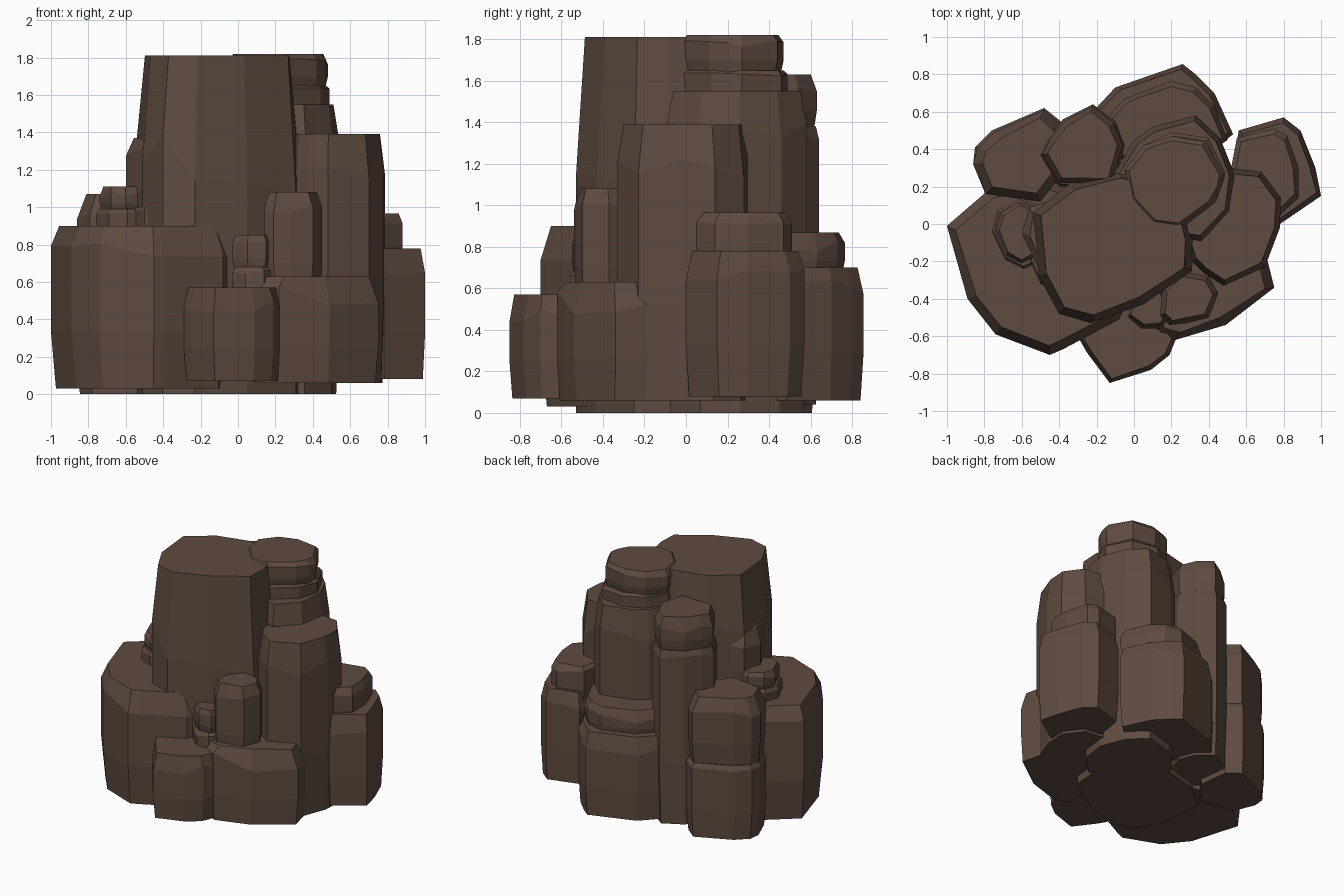
import bpy, bmesh, random
from mathutils import Vector

random.seed(4)
rock = bpy.data.materials.new("brown_rock")
rock.diffuse_color = (0.115, 0.070, 0.051, 1)


def column(name, pts, z0, z1, top=0.03, drop=0.08, foot=0.015, vary=0.4):
    """Faceted rock pillar: footprint lofted up with a slight belly and a chipped top rim."""
    n = len(pts)
    c = Vector((sum(p[0] for p in pts) / n, sum(p[1] for p in pts) / n))
    h = z1 - z0
    chips = [drop * random.uniform(1 - vary, 1 + vary) for _ in pts]
    bm = bmesh.new()
    rings = []
    for level, inset in ((0, foot), (1, 0), (2, 0), (3, top)):
        ring = []
        for p, chip in zip(pts, chips):
            v = Vector(p)
            v += (c - v).normalized() * inset
            z = (z0, z0 + 0.35 * h, z1 - min(chip, 0.6 * h), z1)[level]
            ring.append(bm.verts.new((v.x, v.y, z)))
        rings.append(ring)
    for a, b in zip(rings, rings[1:]):
        for i in range(n):
            j = (i + 1) % n
            bm.faces.new((a[i], a[j], b[j], b[i]))
    bm.faces.new(rings[0])
    bm.faces.new(rings[-1])
    bmesh.ops.recalc_face_normals(bm, faces=bm.faces)
    me = bpy.data.meshes.new(name)
    bm.to_mesh(me)
    bm.free()
    me.materials.append(rock)
    ob = bpy.data.objects.new(name, me)
    bpy.context.collection.objects.link(ob)
    return ob


# Tall central pillar
column("main_pillar", [(-.54, .06), (-.34, .22), (-.07, .29), (.12, .25), (.27, .1), (.32, -.08),
       (.31, -.25), (.05, -.43), (-.23, -.53), (-.4, -.48), (-.51, -.28)],
       0, 1.81, top=.045, drop=.55, foot=0)

# Wide shelf at the front left
column("left_shelf", [(-1, -.01), (-.78, .18), (-.5, .25), (-.1, .1), (.0, -.35), (-.08, -.51),
       (-.38, -.67), (-.45, -.7), (-.74, -.59), (-.89, -.4)],
       .03, .90, top=.05, drop=.13, foot=.03)

# Low front blocks
column("front_block", [(-.29, -.62), (-.25, -.69), (-.13, -.85), (.09, -.78), (.19, -.7), (.23, -.6),
       (.15, -.42), (-.2, -.42)], .07, .57, top=.025, drop=.1)
column("front_right_block", [(.08, -.53), (.13, -.59), (.22, -.62), (.49, -.54), (.75, -.34),
       (.71, -.18), (.5, -.05), (.2, -.2)], .06, .63, top=.05, drop=.1, vary=.6)

# Thin spikes standing on the front blocks
column("front_spike", [(.14, -.49), (.19, -.54), (.28, -.53), (.40, -.5), (.45, -.37), (.40, -.28),
       (.25, -.25), (.15, -.35)], .5, 1.08, top=.03, drop=.08)
column("front_small_spike_base", [(-.03, -.5), (.04, -.56), (.14, -.56), (.19, -.5), (.17, -.38),
       (0, -.38)], .45, .68, top=.02, drop=.03)
column("front_small_spike", [(-.03, -.49), (.05, -.55), (.15, -.54), (.19, -.46), (.15, -.36),
       (0, -.36)], .66, .85, top=.015, drop=.04)

# Right pillar
column("right_pillar", [(.25, -.02), (.31, -.2), (.37, -.26), (.48, -.33), (.7, -.23), (.78, -.02),
       (.785, .14), (.68, .28), (.5, .3), (.3, .2)],
       .06, 1.39, top=.03, drop=.2)

# Two-tier block at the back right
column("back_right_block", [(.5, .15), (.78, .0), (1, .15), (.97, .3), (.89, .5), (.8, .57),
       (.56, .5)], .08, .78, top=.03, drop=.12)
column("back_right_cap", [(.5, .2), (.76, .03), (.88, .14), (.88, .3), (.82, .47), (.75, .51),
       (.55, .46)], .7, .965, top=.03, drop=.04)

# Back pillar with a stacked two-part cap
column("back_pillar", [(-.12, .25), (.0, .45), (.1, .52), (.33, .58), (.46, .46), (.54, .26),
       (.51, .06), (.36, -.09), (.1, -.05)], .0, 1.55, top=.03, drop=.17)
column("back_cap_lower", [(-.05, .28), (.05, .42), (.2, .49), (.4, .46), (.49, .27), (.44, .12),
       (.25, -.03), (.1, .0)], 1.5, 1.65, top=.02, drop=.02)
column("back_cap_upper", [(-.05, .29), (.05, .42), (.2, .47), (.38, .44), (.48, .27), (.47, .2),
       (.42, .11), (.24, -.02), (.1, .0), (-.02, .13)], 1.63, 1.82, top=.025, drop=.04)

# Slender pillar at the back left of centre
column("back_slender_pillar", [(-.5, .37), (-.46, .45), (-.38, .56), (-.22, .64), (-.1, .55),
       (-.05, .42), (-.1, .2), (-.4, .2)], .04, 1.38, top=.015, drop=.06)
column("back_slender_cap", [(-.49, .37), (-.45, .45), (-.37, .55), (-.22, .63), (-.11, .54),
       (-.06, .42), (-.12, .22), (-.4, .22)], 1.36, 1.63, top=.03, drop=.08)

# Two-tier block at the back
column("back_block", [(-.24, .58), (-.1, .73), (.26, .855), (.33, .8), (.43, .7), (.53, .48),
       (.3, .3), (-.1, .35)], .06, .70, top=.03, drop=.1)
column("back_block_cap", [(-.16, .55), (-.05, .67), (.2, .765), (.33, .73), (.43, .63), (.5, .45),
       (.3, .3), (-.1, .35)], .66, .87, top=.03, drop=.07)

# Two-tier block at the back left
column("back_left_block", [(-.86, .32), (-.85, .41), (-.76, .5), (-.48, .62), (-.38, .54),
       (-.35, .3), (-.5, .1), (-.79, .15)], 0, .57, top=.02, drop=.03)
column("back_left_cap", [(-.86, .32), (-.84, .4), (-.75, .49), (-.48, .61), (-.39, .53),
       (-.36, .3), (-.5, .12), (-.79, .16)], .55, 1.07, top=.05, drop=.1)

# Small spikes on the left shelf
column("left_spike_base", [(-.6, -.1), (-.55, .1), (-.4, .1), (-.36, -.3), (-.4, -.37),
       (-.5, -.32)], .85, 1.0, top=.015, drop=.02)
column("left_spike", [(-.6, -.05), (-.56, .09), (-.4, .14), (-.37, -.1), (-.38, -.33),
       (-.5, -.26)], .95, 1.37, top=.045, drop=.07)
column("left_stub_base", [(-.76, -.04), (-.73, .07), (-.6, .14), (-.5, .1), (-.5, -.2),
       (-.59, -.24), (-.69, -.19)], .85, .99, top=.015, drop=.02)
column("left_stub", [(-.74, -.03), (-.71, .06), (-.61, .12), (-.52, .08), (-.52, -.17),
       (-.6, -.21), (-.68, -.17)], .97, 1.11, top=.02, drop=.04)
